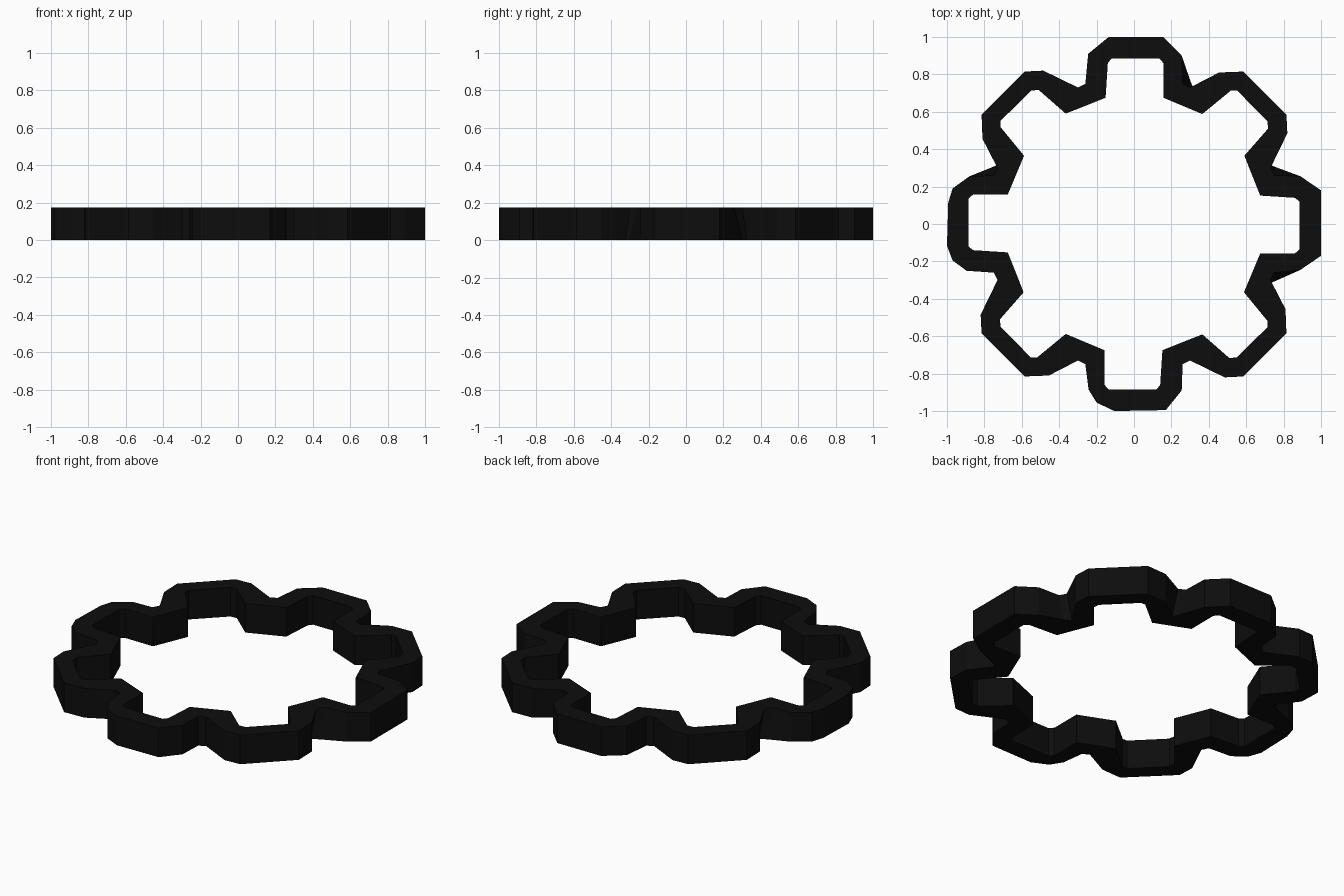
import bpy
import bmesh
from mathutils import Vector
from mathutils.geometry import tessellate_polygon

if "Cube" in bpy.data.objects:
    bpy.data.objects.remove(bpy.data.objects["Cube"])

HEIGHT = 0.175


def turn(points, quarter):
    """Rotate points clockwise by quarter turns."""
    for _ in range(quarter):
        points = [(y, -x) for x, y in points]
    return points


def flip(points):
    return [(-x, y) for x, y in reversed(points)]


# Valley between lobes: upright, or flared out at the base
UPRIGHT = [(0.26, 0.75), (0.30, 0.73)]
FLARED = [(0.305, 0.755), (0.325, 0.712)]

# Large lobes, clockwise from +y: crown profile, left valley base, right valley base
LOBES = [
    ([(-0.245, 0.91), (-0.135, 1.0), (0.155, 1.0), (0.255, 0.90)], UPRIGHT, FLARED),
    ([(-0.255, 0.89), (-0.18, 1.0), (0.17, 1.0), (0.245, 0.89)], FLARED, FLARED),
    ([(-0.255, 0.89), (-0.17, 0.995), (0.105, 1.0), (0.20, 0.955), (0.243, 0.885)],
     UPRIGHT, UPRIGHT),
    ([(-0.25, 0.895), (-0.195, 0.97), (-0.115, 1.0), (0.115, 0.993), (0.19, 0.97),
      (0.255, 0.88)], UPRIGHT, FLARED),
]
# Small diagonal lobe, outer side
DIAGONAL = [(0.455, 0.81), (0.585, 0.815), (0.815, 0.585), (0.82, 0.485)]
# One quarter of the inner outline
INNER = [(-0.152, 0.675), (-0.14, 0.86), (-0.12, 0.885), (0.135, 0.885),
         (0.158, 0.86), (0.157, 0.675), (0.365, 0.588), (0.52, 0.715),
         (0.55, 0.715), (0.713, 0.55), (0.717, 0.51), (0.59, 0.365)]

outer_base, outer_top, inner = [], [], []
for q, (crown, left, right) in enumerate(LOBES):
    outer_base += turn(flip(left) + crown + right + DIAGONAL, q)
    outer_top += turn(flip(UPRIGHT) + crown + UPRIGHT + DIAGONAL, q)
    inner += turn(INNER, q)

bm = bmesh.new()


def add_ring(outer, z):
    """Make one flat cap with a hole; return its two vertex loops."""
    loops = [[Vector((x, y, z)) for x, y in pts] for pts in (outer, inner)]
    verts = [[bm.verts.new(p) for p in loop] for loop in loops]
    flat = verts[0] + verts[1]
    for tri in tessellate_polygon(loops):
        bm.faces.new([flat[i] for i in tri])
    return verts


base = add_ring(outer_base, 0.0)
top = add_ring(outer_top, HEIGHT)

# Outer and inner walls
for low, high in zip(base, top):
    n = len(low)
    for i in range(n):
        j = (i + 1) % n
        bm.faces.new((low[i], low[j], high[j], high[i]))
bmesh.ops.recalc_face_normals(bm, faces=bm.faces[:])

mesh = bpy.data.meshes.new("lobed_ring")
bm.to_mesh(mesh)
bm.free()
ring = bpy.data.objects.new("lobed_ring", mesh)
bpy.context.collection.objects.link(ring)

black = bpy.data.materials.new("black")
black.diffuse_color = (0.004, 0.004, 0.004, 1.0)
black.use_nodes = True
black.node_tree.nodes["Principled BSDF"].inputs["Base Color"].default_value = black.diffuse_color
mesh.materials.append(black)
